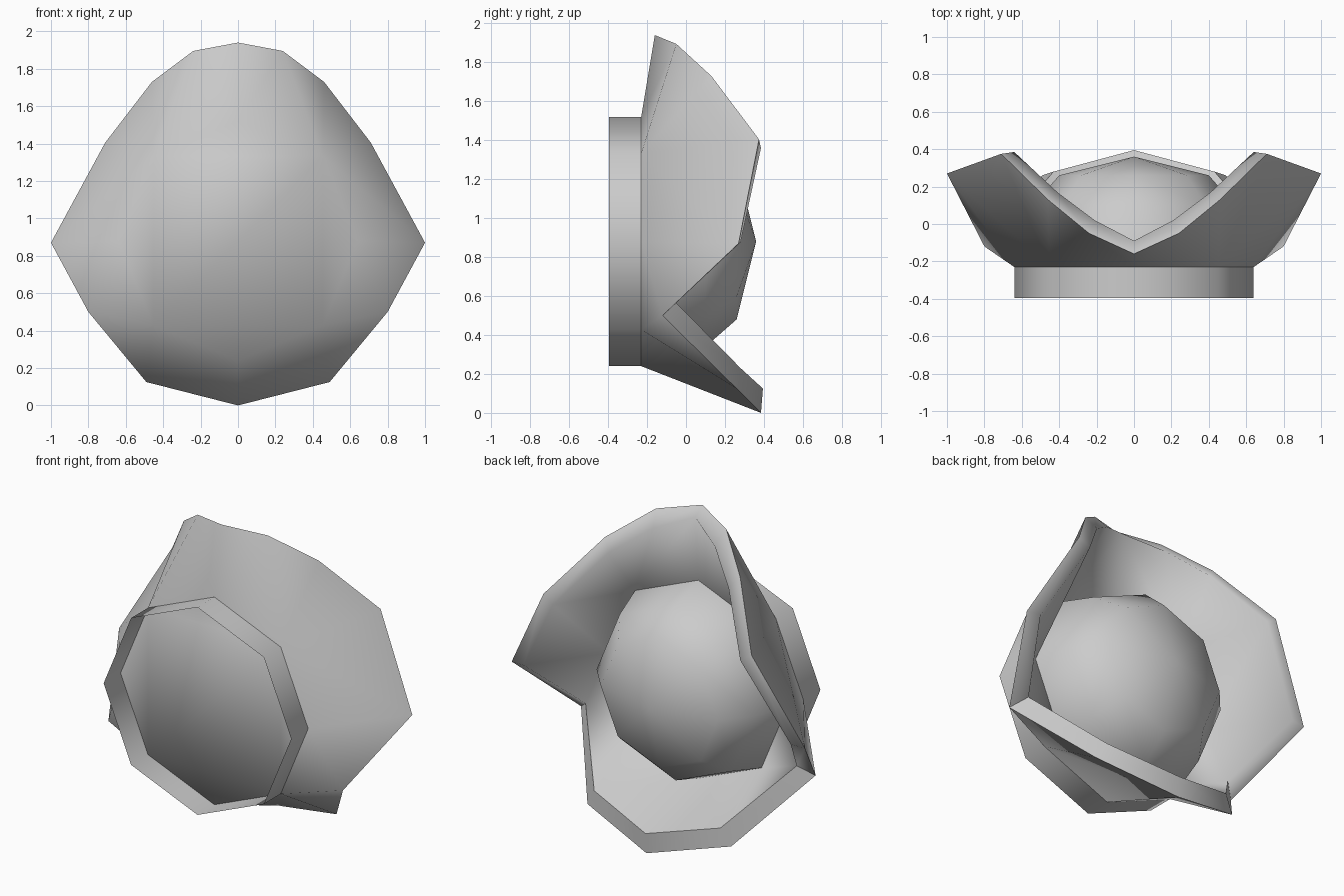
import bpy
from math import sin, cos, pi, radians

cube = bpy.data.objects.get("Cube")
if cube:
    bpy.data.objects.remove(cube)

grey = bpy.data.materials.new("plain grey")
grey.use_nodes = True
grey.diffuse_color = (0.6, 0.6, 0.6, 1)
grey.node_tree.nodes["Principled BSDF"].inputs["Base Color"].default_value = (0.6, 0.6, 0.6, 1)

CENTRE_Z = 0.88


def half_ring(radius, y):
    """Right half of an octagon, from its top to its bottom."""
    return [(radius * sin(k * pi / 4), y, CENTRE_Z + radius * cos(k * pi / 4)) for k in range(5)]


def strip(n, a=0, b=None):
    """Quads between two rows of n points that start at indices a and b."""
    b = a + n if b is None else b
    return [(a + i, a + i + 1, b + i + 1, b + i) for i in range(n - 1)]


def build(name, points, faces, flip=False, sharp=()):
    """Smooth half mesh on +x, completed by a mirror modifier."""
    mesh = bpy.data.meshes.new(name)
    mesh.from_pydata(points, [], [f[::-1] if flip else f for f in faces])
    mesh.polygons.foreach_set("use_smooth", [True] * len(mesh.polygons))
    for edge in mesh.edges:
        edge.use_edge_sharp = tuple(sorted(edge.vertices)) in sharp
    mesh.materials.append(grey)
    obj = bpy.data.objects.new(name, mesh)
    bpy.context.collection.objects.link(obj)
    mirror = obj.modifiers.new("mirror", "MIRROR")
    mirror.use_axis[0] = True
    mirror.merge_threshold = 0.001
    return obj


# Edge of the flared collar, from the top round to the bottom lip
outer_rim = [(0, -.16, 1.94), (.24, -.05, 1.895), (.46, .13, 1.73), (.71, .375, 1.405),
             (1, .27, .87), (.80, -.12, .50), (.49, .26, .125), (0, .385, 0)]
inner_rim = [(0, -.09, 1.89), (.21, .02, 1.81), (.41, .17, 1.66), (.64, .385, 1.36),
             (.91, .28, .875), (.72, -.05, .565), (.43, .28, .23), (0, .395, .125)]

# Collar faces join the five ring points (0-4) to the eight rim points (5-12)
collar = [(0, 1, 6, 5), (1, 7, 6), (1, 8, 7), (1, 2, 9, 8),
          (2, 10, 9), (2, 3, 10), (3, 11, 10), (3, 4, 12, 11)]
plate = [(4, 3, 2, 1, 0)]

# Outer collar with the closed front plate, whose two halves join into one octagon
outer = build("outer_collar", half_ring(.64, -.23) + outer_rim, collar + plate)
join = outer.modifiers.new("join_plate", "DECIMATE")
join.decimate_type = "DISSOLVE"
join.angle_limit = radians(0.5)

# Inside of the collar, rounded into its thick edge above and crisp along the bottom lip
build("inner_collar", half_ring(.61, -.12) + inner_rim + outer_rim,
      collar + strip(8, 5, 13), flip=True, sharp={(10, 11), (11, 12), (10, 18)})

# Back face of the thick front plate, behind the ball
build("inner_plate", half_ring(.61, -.12), plate, flip=True)

# Open mounting tube at the front
build("mounting_tube", half_ring(.64, -.395) + half_ring(.64, -.23), strip(5), flip=True)

# Ball held in the collar
profile = [(.62, -.20), (.61, -.12), (.54, .10), (.40, .26)]
ball_points = [p for r, y in profile for p in half_ring(r, y)] + [(0, .36, CENTRE_Z)]
ball_faces = [f for row in range(3) for f in strip(5, 5 * row)]
ball_faces += [(15 + i, 16 + i, 20) for i in range(4)]
build("ball", ball_points, ball_faces, flip=True)
